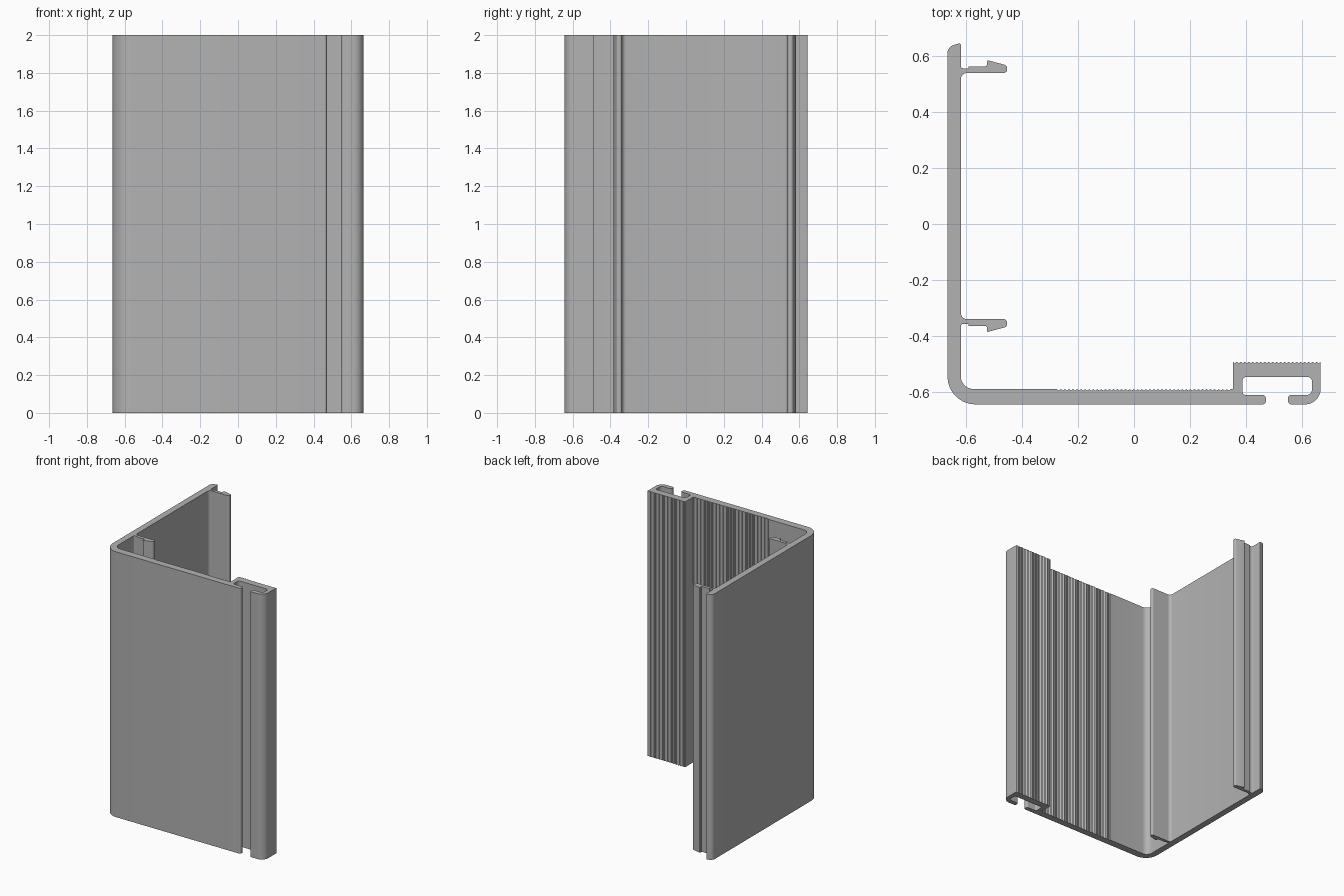
import bpy, bmesh, math
from mathutils import Vector

cube = bpy.data.objects.get("Cube")
if cube:
    bpy.data.objects.remove(cube)

HEIGHT = 2.0


def rounded(corners):
    """Turn (x, y, radius) corners into a polyline with filleted corners."""
    out, n = [], len(corners)
    for i, (x, y, r) in enumerate(corners):
        p = Vector((x, y))
        if r == 0:
            out.append(p)
            continue
        a = Vector(corners[i - 1][:2]) - p
        b = Vector(corners[(i + 1) % n][:2]) - p
        half = a.angle(b) / 2
        t = min(r / math.tan(half), a.length * 0.499, b.length * 0.499)
        r = t * math.tan(half)
        a.normalize()
        b.normalize()
        centre = p + (a + b).normalized() * (r / math.sin(half))
        start, end = p + a * t - centre, p + b * t - centre
        sweep = start.angle_signed(end)      # clockwise positive
        steps = max(3, int(abs(sweep) / math.radians(12)))
        for k in range(steps + 1):
            ang = -sweep * k / steps
            c, s = math.cos(ang), math.sin(ang)
            out.append(centre + Vector((start.x * c - start.y * s,
                                        start.x * s + start.y * c)))
    return out


def teeth(x0, x1, y, count, depth=0.006):
    """Fine V grooves running from x0 to x1 along a surface at height y."""
    step = (x1 - x0) / count
    pts = []
    for k in range(count):
        pts += [(x0 + k * step, y, 0), (x0 + (k + 0.5) * step, y - depth, 0)]
    return pts + [(x1, y, 0)]


def clip(y, d):
    """Snap hook: smooth side at y, barbed side towards d, ordered from smooth side."""
    return [(-0.617, y, 0.022), (-0.452, y, 0.013), (-0.452, y + d * 0.027, 0.012),
            (-0.523, y + d * 0.046, 0.003), (-0.525, y + d * 0.024, 0.006),
            (-0.59, y + d * 0.024, 0), (-0.59, y + d * 0.017, 0),
            (-0.617, y + d * 0.017, 0.008)]


# Cross-section, counter-clockwise from the outer front corner
profile = [(-0.665, -0.643, 0.10)]
# Front lip and channel of the box rail
profile += [(0.47, -0.643, 0.012), (0.47, -0.609, 0.012), (0.386, -0.609, 0.012),
            (0.386, -0.545, 0.015), (0.634, -0.545, 0.015), (0.634, -0.609, 0.018),
            (0.549, -0.609, 0.012), (0.549, -0.643, 0.012), (0.665, -0.643, 0.055)]
# Grooved rail back and grooved inner panel face
profile += teeth(0.665, 0.352, -0.491, 22)
profile += [(0.352, -0.588, 0)]
profile += teeth(0.345, -0.275, -0.588, 43)
# Inner corner, side wall with two mirrored hooks, rounded wall end
profile += [(-0.617, -0.588, 0.045)]
profile += clip(-0.339, -1)[::-1]
profile += clip(0.538, 1)
profile += [(-0.617, 0.645, 0.006), (-0.665, 0.632, 0.035)]

# Extrude the cross-section
bm = bmesh.new()
base = bm.faces.new([bm.verts.new((p.x, p.y, 0)) for p in rounded(profile)])
grown = bmesh.ops.extrude_face_region(bm, geom=[base], use_keep_orig=True)
top = [v for v in grown["geom"] if isinstance(v, bmesh.types.BMVert)]
bmesh.ops.translate(bm, verts=top, vec=(0, 0, HEIGHT))
bmesh.ops.recalc_face_normals(bm, faces=bm.faces)
mesh = bpy.data.meshes.new("corner_profile")
bm.to_mesh(mesh)
bm.free()

trim = bpy.data.objects.new("corner_profile", mesh)
bpy.context.collection.objects.link(trim)

# Plain grey finish
grey = bpy.data.materials.new("grey")
grey.use_nodes = True
colour = (0.45, 0.45, 0.45, 1)
grey.diffuse_color = colour
grey.node_tree.nodes["Principled BSDF"].inputs["Base Color"].default_value = colour
mesh.materials.append(grey)

# Smooth the fillets, keep the edges crisp
bpy.ops.object.select_all(action="DESELECT")
trim.select_set(True)
bpy.context.view_layer.objects.active = trim
bpy.ops.object.shade_smooth_by_angle(angle=math.radians(30))
